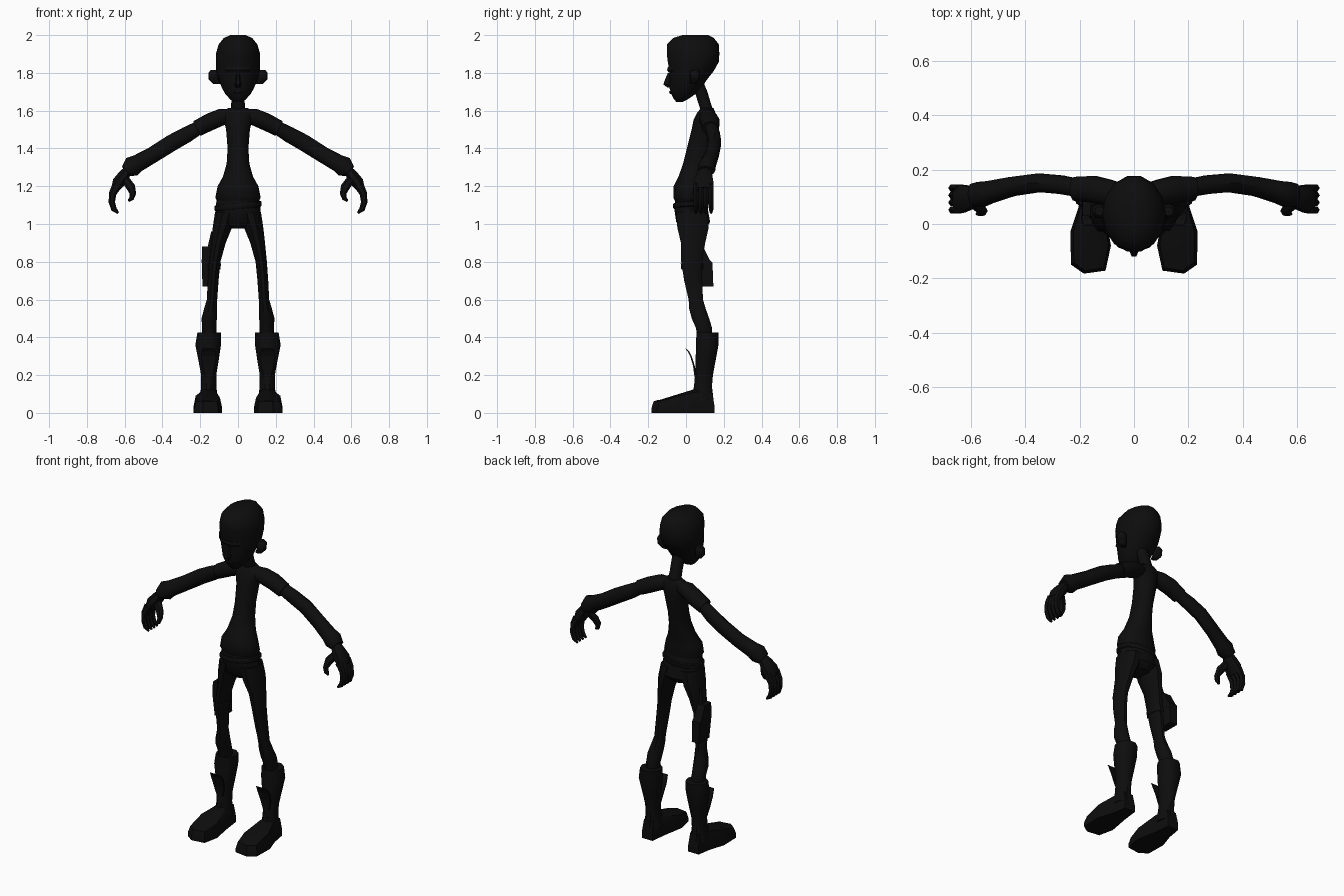
import bpy, bmesh, math
from mathutils import Vector

mat = bpy.data.materials.new("near black")
mat.diffuse_color = (0.004, 0.004, 0.004, 1)


def finish(name, bm, smooth=True):
    bmesh.ops.recalc_face_normals(bm, faces=bm.faces)
    me = bpy.data.meshes.new(name)
    bm.to_mesh(me)
    bm.free()
    me.materials.append(mat)
    ob = bpy.data.objects.new(name, me)
    bpy.context.collection.objects.link(ob)
    if smooth:
        bpy.ops.object.select_all(action='DESELECT')
        ob.select_set(True)
        bpy.context.view_layer.objects.active = ob
        bpy.ops.object.shade_smooth_by_angle(angle=math.radians(40))
    return ob


def skin(name, rings, smooth=True):
    """Bridge rings of points and cap both ends."""
    bm = bmesh.new()
    vs = [[bm.verts.new(p) for p in r] for r in rings]
    n = len(vs[0])
    for a, b in zip(vs, vs[1:]):
        for i in range(n):
            j = (i + 1) % n
            bm.faces.new((a[i], a[j], b[j], b[i]))
    bm.faces.new(vs[0])
    bm.faces.new(vs[-1])
    return finish(name, bm, smooth)


def stack(name, layers, s=1, n=12):
    """Horizontal sections (z, x0, x1, y0, y1); four sides give a box section."""
    off, k = (math.pi / 4, math.sqrt(2)) if n == 4 else (0, 1)
    rings = []
    for z, x0, x1, y0, y1 in layers:
        rings.append([(s * ((x0 + x1) / 2 + k * (x1 - x0) / 2 * math.cos(off + math.tau * i / n)),
                       (y0 + y1) / 2 + k * (y1 - y0) / 2 * math.sin(off + math.tau * i / n), z)
                      for i in range(n)])
    return skin(name, rings, n > 4)


def centred(name, layers, n=12):
    return stack(name, [(z, -w, w, y0, y1) for z, w, y0, y1 in layers], 1, n)


def tube(name, pts, s=1, n=8):
    """Sweep through (x, y, z, half depth in y, half thickness)."""
    c = [Vector(p[:3]) for p in pts]
    rings = []
    for i, p in enumerate(pts):
        t = (c[min(i + 1, len(c) - 1)] - c[max(i - 1, 0)]).normalized()
        v = t.cross(Vector((0, 1, 0))).normalized()
        u = v.cross(t)
        ring = []
        for k in range(n):
            a = math.tau * (k + 0.5) / n
            q = c[i] + u * p[3] * math.cos(a) + v * p[4] * math.sin(a)
            ring.append((s * q.x, q.y, q.z))
        rings.append(ring)
    return skin(name, rings)


# Head and neck
centred("head", [
    (2.0, .04, -.02, .12), (1.985, .075, -.07, .15), (1.95, .103, -.105, .178),
    (1.90, .117, -.105, .18), (1.86, .117, -.10, .178), (1.81, .115, -.092, .15),
    (1.76, .10, -.088, .11), (1.72, .085, -.09, .085), (1.69, .068, -.08, .055),
    (1.66, .042, -.065, .01), (1.645, .02, -.05, -.02)], 14)
centred("neck", [(1.76, .04, .03, .09), (1.70, .036, .045, .115),
                 (1.65, .035, .06, .13), (1.59, .04, .08, .15)], 10)
centred("nose", [(1.80, .008, -.098, -.07), (1.755, .014, -.118, -.07),
                 (1.738, .018, -.123, -.07), (1.722, .012, -.10, -.07)], 6)
centred("brow", [(1.83, .07, -.098, -.02), (1.815, .075, -.102, -.02),
                 (1.803, .07, -.095, -.02)], 10)
centred("lips", [(1.705, .02, -.088, -.05), (1.697, .028, -.09, -.05),
                 (1.688, .02, -.084, -.05)], 8)

# Torso, hips and belts
centred("shirt", [
    (1.615, .05, .08, .145), (1.59, .09, .06, .155), (1.55, .075, .04, .16),
    (1.50, .063, .03, .16), (1.40, .055, .005, .14), (1.32, .06, -.015, .125),
    (1.25, .08, -.04, .11), (1.20, .108, -.065, .10), (1.14, .12, -.067, .105),
    (1.125, .112, -.06, .10)])
centred("hips", [(1.15, .11, -.055, .10), (1.08, .12, -.062, .115),
                 (1.01, .122, -.052, .128), (.975, .055, -.02, .10)])
belt = centred("slanted_belt", [(1.11, .119, -.064, .112), (1.105, .125, -.068, .117),
                                (1.085, .125, -.068, .118), (1.08, .119, -.064, .115)])
for v in belt.data.vertices:
    v.co.z += .1 * v.co.x

# Limbs, mirrored left and right
foot_outline = [(.12, .15), (.19, .15), (.205, .06), (.235, -.03), (.232, -.15),
                (.185, -.183), (.105, -.172), (.085, -.08), (.108, .05)]
for s, side in ((1, "left"), (-1, "right")):
    stack(side + "_ear", [(1.815, .11, .145, .03, .065), (1.80, .10, .156, .02, .075),
                          (1.765, .10, .155, .02, .07), (1.74, .09, .13, .025, .055)], s, 8)
    tube(side + "_sleeve", [(.03, .11, 1.575, .035, .035), (.09, .115, 1.565, .05, .045),
                            (.15, .128, 1.54, .052, .046), (.218, .13, 1.505, .046, .043)], s, 10)
    tube(side + "_arm", [(.19, .13, 1.52, .034, .034), (.27, .145, 1.474, .036, .042),
                         (.35, .152, 1.43, .036, .044), (.45, .138, 1.367, .037, .043),
                         (.53, .118, 1.322, .043, .046), (.562, .11, 1.303, .048, .055),
                         (.594, .105, 1.28, .045, .033)], s, 10)
    # Hand with curled fingers
    tube(side + "_palm", [(.58, .105, 1.29, .028, .024), (.605, .098, 1.255, .045, .034),
                          (.632, .094, 1.22, .055, .036), (.65, .092, 1.185, .053, .024)], s)
    for i, y in enumerate((.052, .079, .106, .133)):
        tube(f"{side}_finger_{i + 1}", [
            (.64, y, 1.205, .014, .026), (.664, y, 1.16, .015, .02),
            (.668, y, 1.115, .015, .017), (.656, y, 1.077, .013, .015),
            (.634, y, 1.058, .006, .006)], s, 6)
    tube(side + "_thumb", [(.60, .085, 1.24, .022, .022), (.567, .06, 1.195, .02, .024),
                           (.556, .048, 1.16, .018, .017), (.564, .042, 1.135, .015, .013),
                           (.58, .036, 1.122, .006, .006)], s, 6)
    # Leg and boot
    stack(side + "_leg", [
        (1.06, .005, .122, -.056, .117), (.98, .032, .134, -.05, .124),
        (.90, .065, .143, -.03, .105), (.80, .093, .153, -.028, .088),
        (.70, .103, .16, -.012, .088), (.60, .11, .165, .012, .092),
        (.55, .11, .18, .015, .107), (.50, .112, .193, .028, .125),
        (.45, .115, .19, .05, .14), (.40, .115, .19, .06, .14)], s, 10)
    stack(side + "_boot_shaft", [
        (.425, .09, .215, .052, .176), (.36, .09, .226, .05, .175),
        (.28, .102, .21, .048, .16), (.20, .115, .195, .045, .145),
        (.14, .115, .195, .04, .14), (.06, .105, .205, .02, .15)], s, 10)
    rings = []
    for inset, h in ((0, 0), (0, .35), (.14, .9), (.4, 1)):
        rings.append([(s * (x + (.155 - x) * inset), y + (-.02 - y) * inset * .5,
                       h * (.068 + max(0, min(1, (y + .15) / .2)) * .055))
                      for x, y in foot_outline])
    skin(side + "_boot_foot", rings)
    # Curved flap standing off the shin
    stack(side + "_shin_flap", [
        (.19, .135, .175, .045, .058), (.25, .122, .19, .037, .046),
        (.30, .115, .195, .022, .03), (.325, .118, .192, .01, .017),
        (.342, .125, .185, -.006, -.002)], s, 4)

# Thigh pouch and strap
stack("thigh_pouch", [(.88, .14, .19, .03, .09), (.81, .14, .192, .03, .125),
                      (.795, .14, .192, .03, .14), (.67, .14, .188, .045, .145)], -1, 4)
stack("thigh_strap", [(.79, .09, .158, -.031, .092), (.76, .093, .16, -.028, .092)], -1, 10)
stack("pouch_hanger", [(.96, .125, .142, .02, .06), (.86, .135, .165, .03, .075)], -1, 4)
